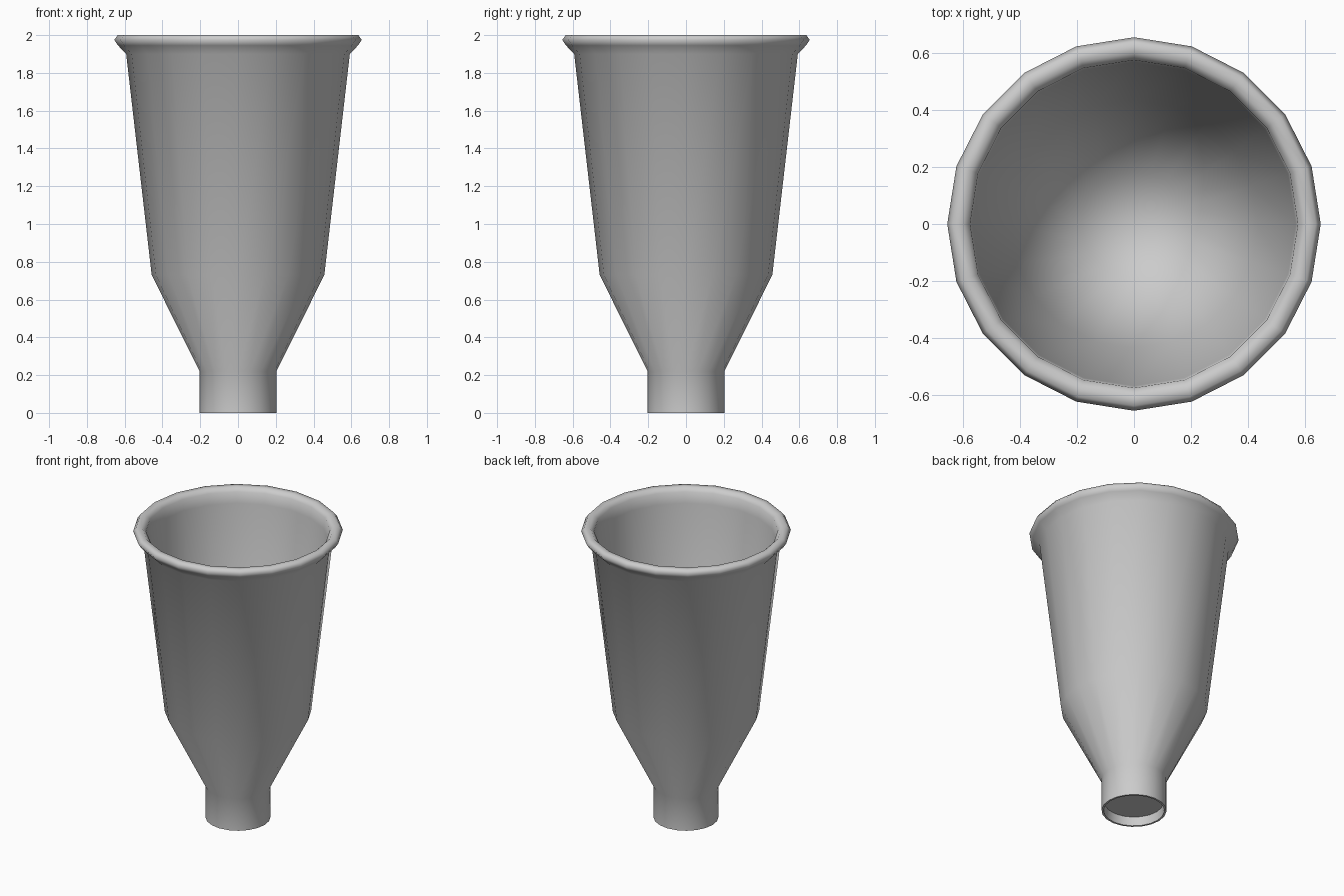
import bpy, bmesh, math

cube = bpy.data.objects.get("Cube")
if cube:
    bpy.data.objects.remove(cube, do_unlink=True)

SIDES = 20

grey = bpy.data.materials.new("plain grey")
grey.use_nodes = True
colour = (0.6, 0.6, 0.6, 1)
grey.diffuse_color = colour
grey.node_tree.nodes["Principled BSDF"].inputs["Base Color"].default_value = colour


def lathe(name, profile):
    """Spin a closed radius/height profile around the z axis."""
    bm = bmesh.new()
    verts = [bm.verts.new((r, 0, z)) for r, z in profile]
    edges = [bm.edges.new(pair) for pair in zip(verts, verts[1:])]
    bmesh.ops.spin(bm, geom=verts + edges, cent=(0, 0, 0), axis=(0, 0, 1),
                   angle=math.tau, steps=SIDES, use_duplicate=False)
    bmesh.ops.remove_doubles(bm, verts=bm.verts[:], dist=0.0005)
    bmesh.ops.recalc_face_normals(bm, faces=bm.faces[:])
    for face in bm.faces:
        face.smooth = True
    mesh = bpy.data.meshes.new(name)
    bm.to_mesh(mesh)
    bm.free()
    mesh.materials.append(grey)
    obj = bpy.data.objects.new(name, mesh)
    bpy.context.collection.objects.link(obj)
    return obj


# Recessed underside, spout, cone, tall wall, rolled rim, then the inside down to the floor
foot = [(0, 0.06), (0.185, 0.06), (0.19, 0), (0.203, 0)]
outside = [(0.203, 0.22), (0.457, 0.73), (0.592, 1.9)]
rim = [(0.635, 1.945), (0.655, 1.975), (0.637, 2.0), (0.6, 2.0), (0.575, 1.975)]
inside = [(0.568, 1.9), (0.435, 0.74), (0.185, 0.24), (0, 0.24)]
cup = lathe("funnel_cup", foot + outside + rim + inside)

# Keep the foot edge crisp, everything else smooth
bpy.context.view_layer.objects.active = cup
cup.select_set(True)
bpy.ops.object.shade_smooth_by_angle(angle=math.radians(75))
